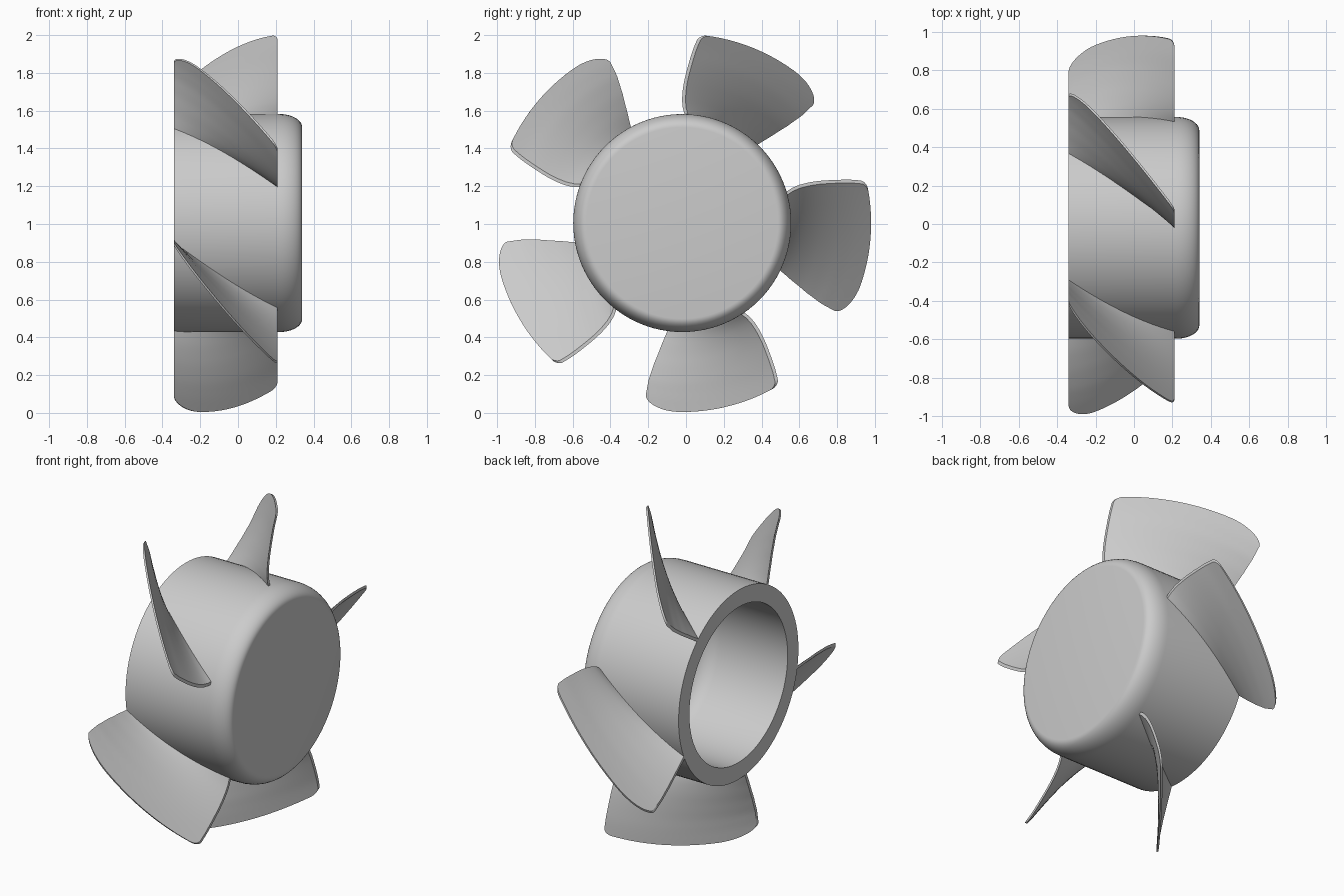
import bpy, bmesh, math
from mathutils import Matrix, Vector

if "Cube" in bpy.data.objects:
    bpy.data.objects.remove(bpy.data.objects["Cube"], do_unlink=True)

CENTRE = Vector((0, -0.02, 1.005))
REAR, FRONT, BLADE_FRONT = -0.34, 0.34, 0.21
HUB_R, BORE_R, TIP_R = 0.577, 0.473, 1.0

grey = bpy.data.materials.new("plain grey")
grey.use_nodes = True
colour = (0.6, 0.6, 0.6, 1)
grey.diffuse_color = colour
grey.node_tree.nodes["Principled BSDF"].inputs["Base Color"].default_value = colour


def finish(bm, name, angle):
    bmesh.ops.recalc_face_normals(bm, faces=bm.faces)
    mesh = bpy.data.meshes.new(name)
    bm.to_mesh(mesh)
    bm.free()
    mesh.materials.append(grey)
    obj = bpy.data.objects.new(name, mesh)
    obj.location = CENTRE
    bpy.context.collection.objects.link(obj)
    bpy.ops.object.select_all(action='DESELECT')
    obj.select_set(True)
    bpy.context.view_layer.objects.active = obj
    bpy.ops.object.shade_smooth_by_angle(angle=math.radians(angle))


def corner(end_x, radius, rx, rr, steps=10):
    """Rounded corner from the side wall to the flat end, as (x, r) points."""
    arc = [math.pi / 2 * i / steps for i in range(steps + 1)]
    return [(end_x - rx + rx * math.sin(a), radius - rr + rr * math.cos(a)) for a in arc]


# Hub: cup profile spun around the x axis
def build_hub():
    outer = [(REAR, HUB_R)] + corner(FRONT, HUB_R, 0.12, 0.07) + [(FRONT, 0)]
    inner = [(REAR, BORE_R)] + corner(0.236, BORE_R, 0.12, 0.1) + [(0.236, 0)]
    profile = outer[::-1] + inner
    bm = bmesh.new()
    verts = [bm.verts.new((x, 0, r)) for x, r in profile]
    edges = [bm.edges.new(pair) for pair in zip(verts, verts[1:])]
    bmesh.ops.spin(bm, geom=verts + edges, cent=(0, 0, 0), axis=(1, 0, 0),
                   angle=math.tau, steps=96, use_duplicate=False)
    bmesh.ops.remove_doubles(bm, verts=bm.verts, dist=1e-4)
    finish(bm, "hub", 35)


def interpolate(points, r):
    for (r0, a0), (r1, a1) in zip(points, points[1:]):
        if r <= r1:
            return a0 + (a1 - a0) * (r - r0) / (r1 - r0)
    return points[-1][1]


# Sweep angle in degrees by radius along the two end edges of a blade
FRONT_EDGE = [(0.54, 14.6), (0.577, 15.9), (0.61, 16.9), (0.65, 17.3), (0.7, 17.1),
              (0.754, 16.5), (0.85, 15), (0.92, 13.9), (1.0, 12.3)]
REAR_EDGE = [(0.54, -24.2), (0.577, -25), (0.65, -26.8), (0.754, -28.6),
             (0.85, -29.5), (0.93, -29.4), (1.0, -28.9)]


def tip_radius(x):
    """Tip radius with a broad rear corner and a tight front corner."""
    drop = 0
    for gap, width, height in ((x - REAR, 0.14, 0.07), (BLADE_FRONT - x, 0.03, 0.03)):
        reach = min(1, max(0, 1 - gap / width))
        drop += height * (1 - math.sqrt(1 - reach ** 2))
    return TIP_R - drop


# Blade: twisted sheet given its thickness around the hub axis
def build_blade(index):
    nx, nr = 40, 20
    bm = bmesh.new()
    rows = []
    for i in range(nx + 1):
        t = (1 - math.cos(math.pi * i / nx)) / 2
        x = REAR + (BLADE_FRONT - REAR) * t
        row = []
        for j in range(nr + 1):
            r = 0.545 + (tip_radius(x) - 0.545) * j / nr
            a = math.radians((1 - t) * interpolate(REAR_EDGE, r) + t * interpolate(FRONT_EDGE, r))
            a -= 0.009 / r
            row.append(bm.verts.new((x, r * math.cos(a), r * math.sin(a))))
        rows.append(row)
    for a, b in zip(rows, rows[1:]):
        for j in range(nr):
            bm.faces.new((a[j], b[j], b[j + 1], a[j + 1]))
    sheet = bmesh.ops.extrude_face_region(bm, geom=bm.faces[:], use_keep_orig=True)
    for v in sheet["geom"]:
        if isinstance(v, bmesh.types.BMVert):
            v.co = Matrix.Rotation(0.018 / v.co.yz.length, 3, 'X') @ v.co
    bmesh.ops.rotate(bm, verts=bm.verts, cent=(0, 0, 0),
                     matrix=Matrix.Rotation(math.tau * index / 5, 3, 'X'))
    finish(bm, f"blade_{index + 1}", 35)


build_hub()
for k in range(5):
    build_blade(k)
